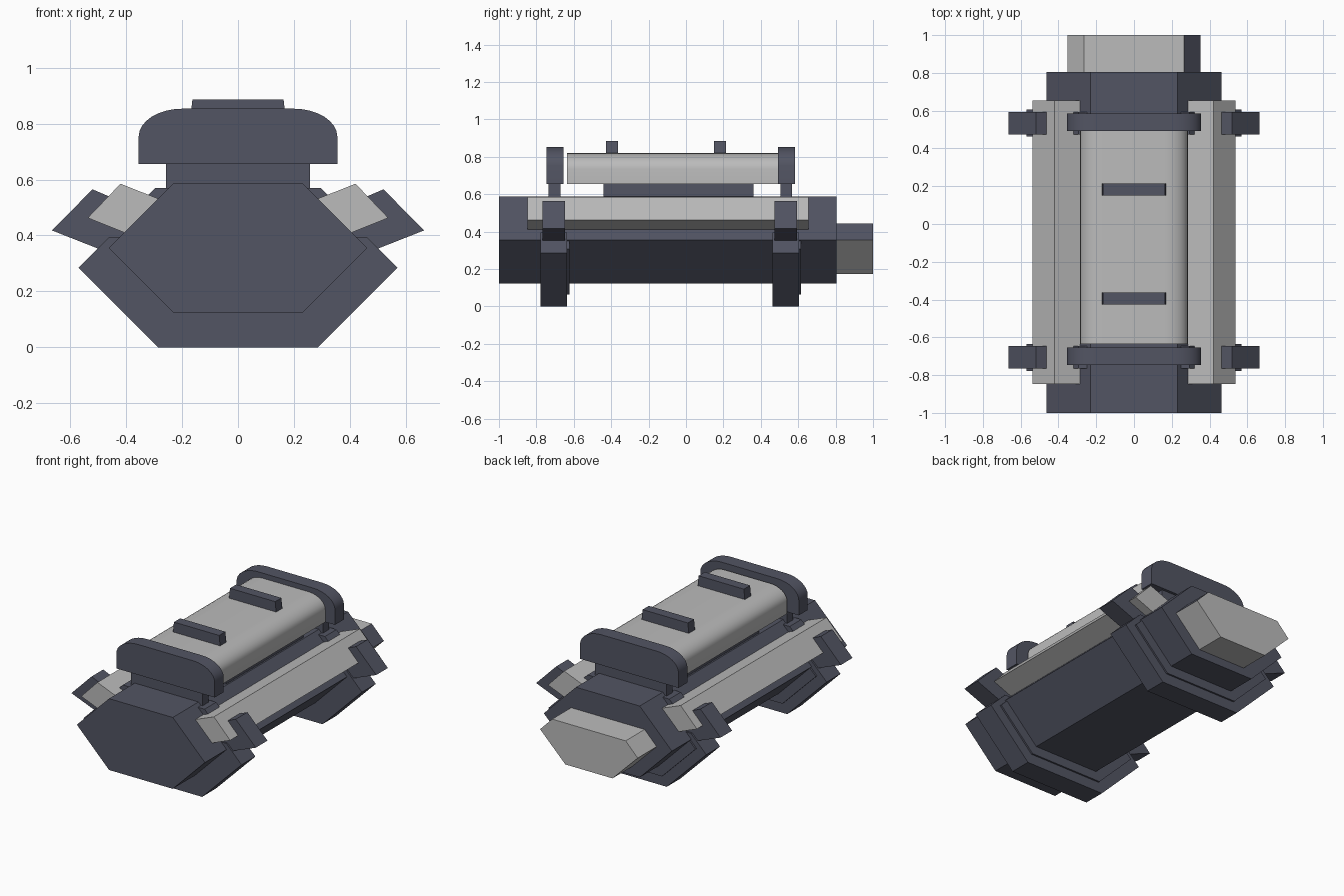
import bpy, bmesh, math

if "Cube" in bpy.data.objects:
    bpy.data.objects.remove(bpy.data.objects["Cube"])


def material(name, colour):
    m = bpy.data.materials.new(name)
    m.diffuse_color = (*colour, 1)
    m.use_nodes = True
    m.node_tree.nodes["Principled BSDF"].inputs["Base Color"].default_value = m.diffuse_color
    return m


dark = material("dark_metal", (0.085, 0.09, 0.125))
grey = material("light_grey", (0.5, 0.5, 0.5))


def prism(name, profile, y0, y1, mat, smooth=False):
    """Extrude an (x, z) profile from y0 to y1."""
    bm = bmesh.new()
    a = [bm.verts.new((x, y0, z)) for x, z in profile]
    b = [bm.verts.new((x, y1, z)) for x, z in profile]
    n = len(profile)
    bm.faces.new(a)
    bm.faces.new(b[::-1])
    for i in range(n):
        bm.faces.new((a[i], b[i], b[(i + 1) % n], a[(i + 1) % n]))
    bmesh.ops.recalc_face_normals(bm, faces=bm.faces)
    me = bpy.data.meshes.new(name)
    bm.to_mesh(me)
    bm.free()
    ob = bpy.data.objects.new(name, me)
    bpy.context.collection.objects.link(ob)
    me.materials.append(mat)
    if smooth:
        bpy.ops.object.select_all(action='DESELECT')
        bpy.context.view_layer.objects.active = ob
        ob.select_set(True)
        bpy.ops.object.shade_smooth_by_angle(angle=math.radians(30))
    return ob


def sym(half):
    """Complete a right-hand half profile across x = 0."""
    return half + [(-x, z) for x, z in reversed(half)]


def rounded(w, z0, z1, rx, rz, n=8):
    """Half of a box profile with elliptical upper corners."""
    arc = [(w - rx + rx * math.cos(t), z1 - rz + rz * math.sin(t))
           for t in (math.pi / 2 * i / n for i in range(n + 1))]
    return sym([(w, z0)] + arc)


def pair(name, profile, y0, y1, mat):
    """A right part and its mirrored left twin."""
    for side, s in (("right", 1), ("left", -1)):
        prism(f"{name}_{side}", [(s * x, z) for x, z in profile], y0, y1, mat)


# Hexagonal hull
prism("hull", sym([(0.23, 0.123), (0.462, 0.356), (0.23, 0.588)]), -1, 0.805, dark)

# Rear plug, with one dark upper facet
plug = prism("rear_plug", sym([(0.17, 0.175), (0.352, 0.356), (0.265, 0.445)]),
             0.80, 1, grey)
plug.data.materials.append(dark)
for f in plug.data.polygons:
    if f.normal.x > 0.3 and f.normal.z > 0.3:
        f.material_index = 1

# Cradles under the hull, with clamps gripping the side rails
cradle = sym([(0.285, 0), (0.57, 0.285), (0.46, 0.395)])
cradle_step = sym([(0.258, 0.065), (0.50, 0.307), (0.43, 0.377)])
clamp = [(0.665, 0.418), (0.52, 0.565), (0.455, 0.537), (0.537, 0.463),
         (0.405, 0.41), (0.284, 0.531), (0.32, 0.545), (0.295, 0.57),
         (0.24, 0.57), (0.23, 0.56), (0.46, 0.345), (0.50, 0.353)]
for label, y in (("front", -0.706), ("rear", 0.534)):
    prism(f"{label}_cradle", cradle, y - 0.071, y + 0.071, dark)
    prism(f"{label}_cradle_step", cradle_step, y - 0.06, y + 0.082, dark)
    pair(f"{label}_clamp", clamp, y - 0.06, y + 0.06, dark)

# Side rails
pair("side_rail", [(0.42, 0.585), (0.537, 0.463), (0.405, 0.41), (0.284, 0.531)],
     -0.848, 0.655, grey)

# Pedestal and upper canister with rounded top
prism("pedestal", sym([(0.22, 0.57), (0.22, 0.66)]), -0.44, 0.36, dark)
prism("canister", rounded(0.285, 0.655, 0.82, 0.12, 0.085), -0.635, 0.495, grey, True)

# End caps on posts
for label, y0, y1, p0, p1 in (("front", -0.747, -0.655, -0.735, -0.672),
                              ("rear", 0.492, 0.584, 0.505, 0.567)):
    prism(f"{label}_cap", rounded(0.355, 0.655, 0.853, 0.155, 0.1), y0, y1, dark, True)
    prism(f"{label}_cap_post", sym([(0.258, 0.55), (0.258, 0.66)]), p0, p1, dark)

# Ribs across the canister
for i, y in enumerate((-0.395, 0.182)):
    prism(f"rib_{i + 1}", sym([(0.172, 0.80), (0.163, 0.886)]), y - 0.032, y + 0.032, dark)
